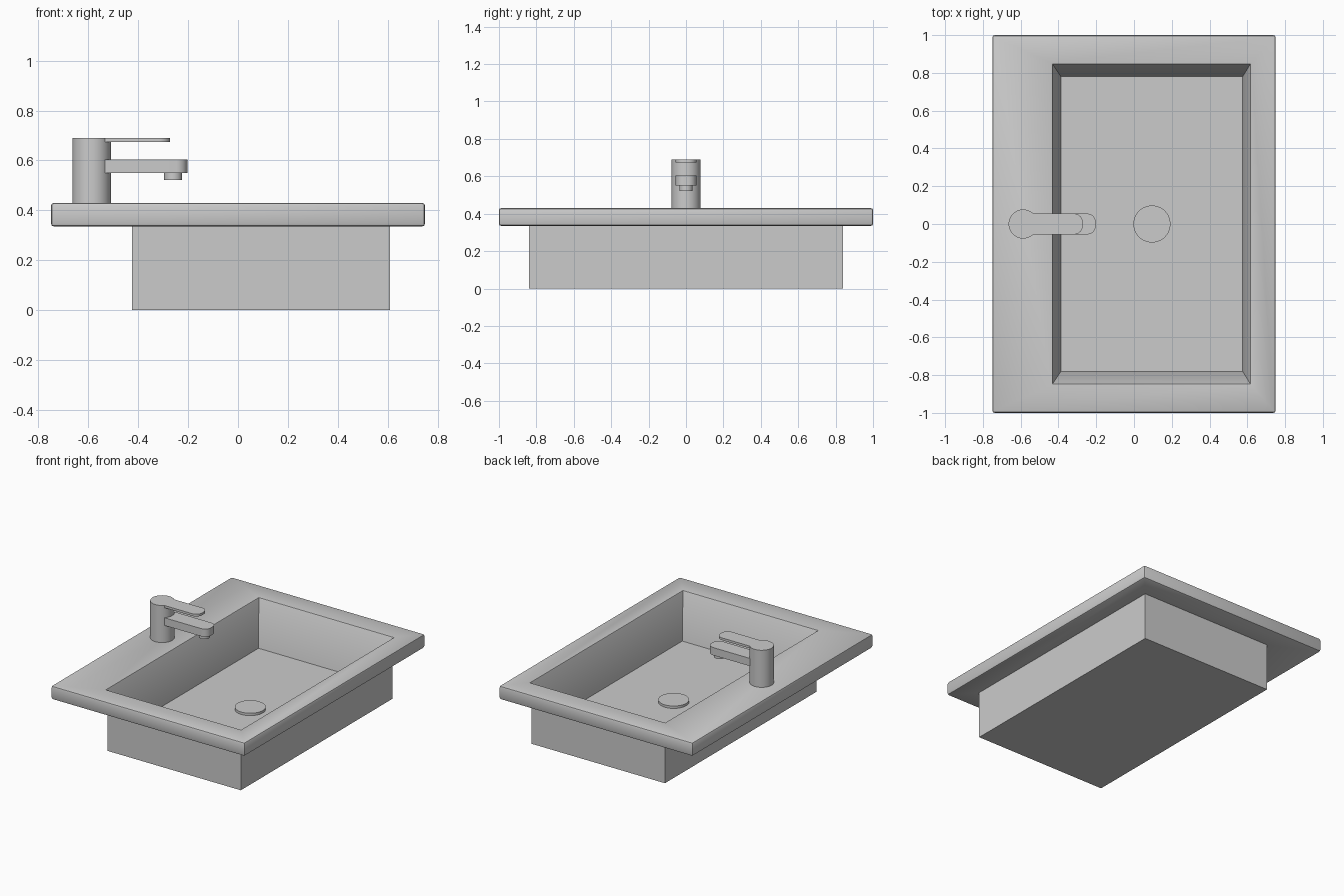
import bpy
import bmesh
import math

default = bpy.data.objects.get("Cube")
if default:
    bpy.data.objects.remove(default, do_unlink=True)

# Single grey finish
GREY = (0.6, 0.6, 0.6, 1.0)
grey = bpy.data.materials.new("light grey")
grey.use_nodes = True
grey.diffuse_color = GREY
grey.node_tree.nodes["Principled BSDF"].inputs["Base Color"].default_value = GREY


def make_object(name, bm, smooth=True):
    bmesh.ops.recalc_face_normals(bm, faces=bm.faces)
    mesh = bpy.data.meshes.new(name)
    bm.to_mesh(mesh)
    bm.free()
    mesh.materials.append(grey)
    obj = bpy.data.objects.new(name, mesh)
    bpy.context.collection.objects.link(obj)
    if smooth:
        bpy.ops.object.select_all(action='DESELECT')
        obj.select_set(True)
        bpy.context.view_layer.objects.active = obj
        bpy.ops.object.shade_smooth_by_angle(angle=math.radians(32))
    return obj


def prism(name, outline, z0, z1):
    """Extrude a flat outline between two heights."""
    bm = bmesh.new()
    face = bm.faces.new([bm.verts.new((x, y, z0)) for x, y in outline])
    top = bmesh.ops.extrude_face_region(bm, geom=[face])["geom"]
    for v in top:
        if isinstance(v, bmesh.types.BMVert):
            v.co.z = z1
    return make_object(name, bm)


def arc(cx, cy, r, start, end, steps):
    angles = [start + (end - start) * i / steps for i in range(steps + 1)]
    return [(cx + r * math.cos(a), cy + r * math.sin(a)) for a in angles]


def cylinder(name, x, r, z0, z1):
    return prism(name, arc(x, 0, r, 0, math.tau, 64)[:-1], z0, z1)


# Sink body: rectangular rings from the underside, round the rim, to the basin floor
rings = [
    (-0.425, 0.61, 0.84, 0.0),     # basin underside
    (-0.425, 0.61, 0.84, 0.335),   # basin meets rim
    (-0.75, 0.75, 1.0, 0.335),     # rim lower edge
    (-0.75, 0.75, 1.0, 0.43),      # rim upper edge
    (-0.43, 0.615, 0.845, 0.43),   # opening
    (-0.387, 0.575, 0.78, 0.11),   # basin floor
]
bm = bmesh.new()
loops = [[bm.verts.new(p) for p in ((a, -y, z), (b, -y, z), (b, y, z), (a, y, z))]
         for a, b, y, z in rings]
for low, high in zip(loops, loops[1:]):
    for i in range(4):
        j = (i + 1) % 4
        bm.faces.new((low[i], low[j], high[j], high[i]))
bm.faces.new(loops[0])
bm.faces.new(loops[-1])
rim = set(loops[2] + loops[3])
lip = set(loops[4])
for verts, width in ((rim, 0.012), (lip, 0.008)):
    edges = [e for e in bm.edges if all(v in verts for v in e.verts)]
    bmesh.ops.bevel(bm, geom=edges, offset=width, segments=2,
                    profile=0.5, affect='EDGES')
make_object("sink_basin", bm)

# Drain cover
cylinder("drain_cover", 0.095, 0.098, 0.105, 0.127)

# Tap column
COL_X, COL_R = -0.587, 0.077
cylinder("tap_column", COL_X, COL_R, 0.425, 0.69)


def tap_arm(name, end_x, half, corner, z0, z1):
    """Bar with rounded end corners, fitted against the round column."""
    a = math.asin(half / COL_R)
    q = math.pi / 2
    outline = arc(COL_X, 0, COL_R, a, -a, 12)
    outline += arc(end_x - corner, corner - half, corner, -q, 0, 10)
    outline += arc(end_x - corner, half - corner, corner, 0, q, 10)
    return prism(name, outline, z0, z1)


# Spout, lever and water outlet
tap_arm("tap_spout", -0.203, 0.055, 0.045, 0.55, 0.604)
tap_arm("tap_lever", -0.272, 0.055, 0.045, 0.674, 0.69)
cylinder("water_outlet", -0.26, 0.036, 0.522, 0.552)
